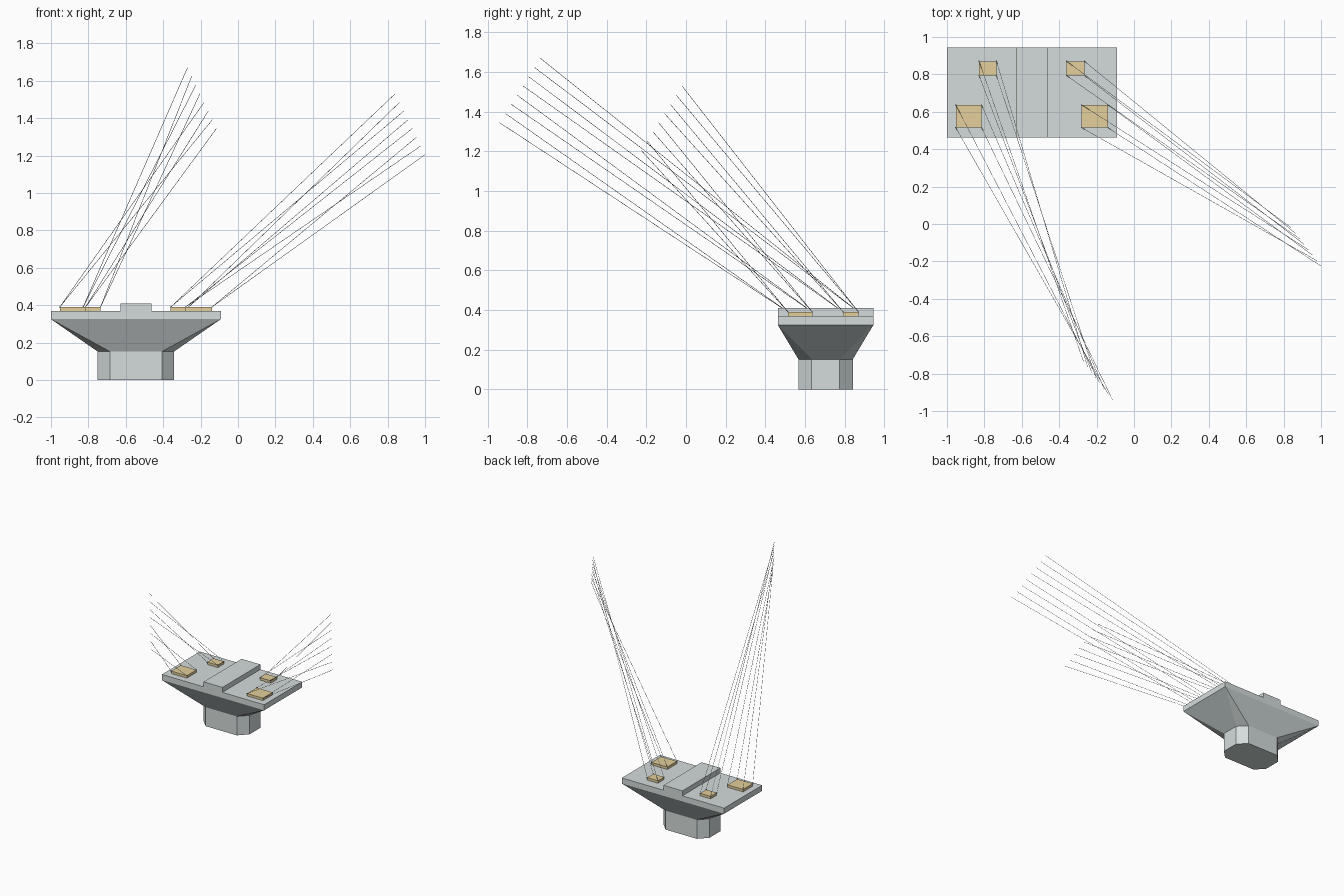
import bpy, bmesh
from mathutils import Vector

if "Cube" in bpy.data.objects:
    bpy.data.objects.remove(bpy.data.objects["Cube"])


def material(name, rgb):
    m = bpy.data.materials.new(name)
    m.diffuse_color = (*rgb, 1)
    m.use_nodes = True
    m.node_tree.nodes["Principled BSDF"].inputs["Base Color"].default_value = m.diffuse_color
    return m


CONCRETE = material("concrete grey", (0.66, 0.72, 0.715))
SAND = material("sand bearing", (0.78, 0.63, 0.33))
STEEL = material("steel grey", (0.42, 0.44, 0.45))

CX, CY = -0.546, 0.704           # centre of the pier
COLUMN_Z, SLAB_Z, TOP_Z, PAD_Z = 0.152, 0.325, 0.37, 0.39


def finish(bm, name, mat):
    bmesh.ops.recalc_face_normals(bm, faces=bm.faces)
    me = bpy.data.meshes.new(name)
    bm.to_mesh(me)
    bm.free()
    me.materials.append(mat)
    ob = bpy.data.objects.new(name, me)
    bpy.context.collection.objects.link(ob)
    return ob


def prism(name, outline, z0, z1, mat):
    bm = bmesh.new()
    face = bm.faces.new([bm.verts.new((x, y, z0)) for x, y in outline])
    ext = bmesh.ops.extrude_face_region(bm, geom=[face], use_keep_orig=True)
    verts = [g for g in ext["geom"] if isinstance(g, bmesh.types.BMVert)]
    bmesh.ops.translate(bm, verts=verts, vec=(0, 0, z1 - z0))
    return finish(bm, name, mat)


def rect(x0, x1, y0, y1):
    return [(x0, y0), (x1, y0), (x1, y1), (x0, y1)]


# Column with chamfered corners
ax, bx, ay, by = 0.204, 0.1385, 0.137, 0.07
octagon = [(CX + x, CY + y) for x, y in
           [(bx, -ay), (ax, -by), (ax, by), (bx, ay),
            (-bx, ay), (-ax, by), (-ax, -by), (-bx, -ay)]]
prism("column", octagon, 0, COLUMN_Z, CONCRETE)

# Flared head blending the column outline into the rectangular cap
HX, HY = 0.454, 0.241
bm = bmesh.new()
for x, y in octagon:
    bm.verts.new((x, y, COLUMN_Z))
for sx in (-1, 1):
    for sy in (-1, 1):
        bm.verts.new((CX + sx * HX, CY + sy * HY, SLAB_Z))
bmesh.ops.convex_hull(bm, input=bm.verts)
bmesh.ops.dissolve_limit(bm, angle_limit=0.01, verts=bm.verts, edges=bm.edges)
finish(bm, "flared_head", CONCRETE)

# Cap slab and raised middle ridge
prism("cap_slab", rect(CX - HX, CX + HX, CY - HY, CY + HY), SLAB_Z, TOP_Z, CONCRETE)
prism("middle_ridge", rect(CX - 0.0835, CX + 0.0835, CY - HY, CY + HY),
      TOP_Z, 0.41, CONCRETE)

# Bearing pads on either side of the ridge
PADS = {
    "left": {"back": (-0.828, -0.735, 0.793, 0.87),
             "front": (-0.953, -0.815, 0.515, 0.637)},
    "right": {"back": (-0.36, -0.265, 0.793, 0.87),
              "front": (-0.28, -0.14, 0.515, 0.637)},
}
for side, pads in PADS.items():
    for name, box in pads.items():
        prism(f"{side}_{name}_pad", rect(*box), TOP_Z, PAD_Z, SAND)


def cable(name, start, end, radius=0.0012):
    axis = end - start
    rot = axis.to_track_quat('Z', 'Y').to_matrix().to_4x4()
    rot.translation = (start + end) / 2
    bm = bmesh.new()
    bmesh.ops.create_cone(bm, cap_ends=True, segments=6, radius1=radius,
                          radius2=radius, depth=axis.length, matrix=rot)
    finish(bm, name, STEEL)


# Long thin cables from every pad corner to an evenly spaced row of ends
ROWS = {"left": (Vector((-0.27, -0.735, 1.67)), Vector((-0.115, -0.94, 1.345))),
        "right": (Vector((0.84, -0.02, 1.53)), Vector((1.0, -0.225, 1.205)))}
for side, (first, last) in ROWS.items():
    starts = []
    for name in ("back", "front"):
        x0, x1, y0, y1 = PADS[side][name]
        starts += [Vector((x, y, PAD_Z)) for y in (y1, y0) for x in (x0, x1)]
    for i, s in enumerate(starts):
        cable(f"{side}_cable_{i + 1}", s, first.lerp(last, i / 7))
        # Small anchor where the cable meets the pad corner
        r = 0.003
        prism(f"{side}_anchor_{i + 1}", rect(s.x - r, s.x + r, s.y - r, s.y + r),
              PAD_Z - 0.002, PAD_Z + 0.003, STEEL)
